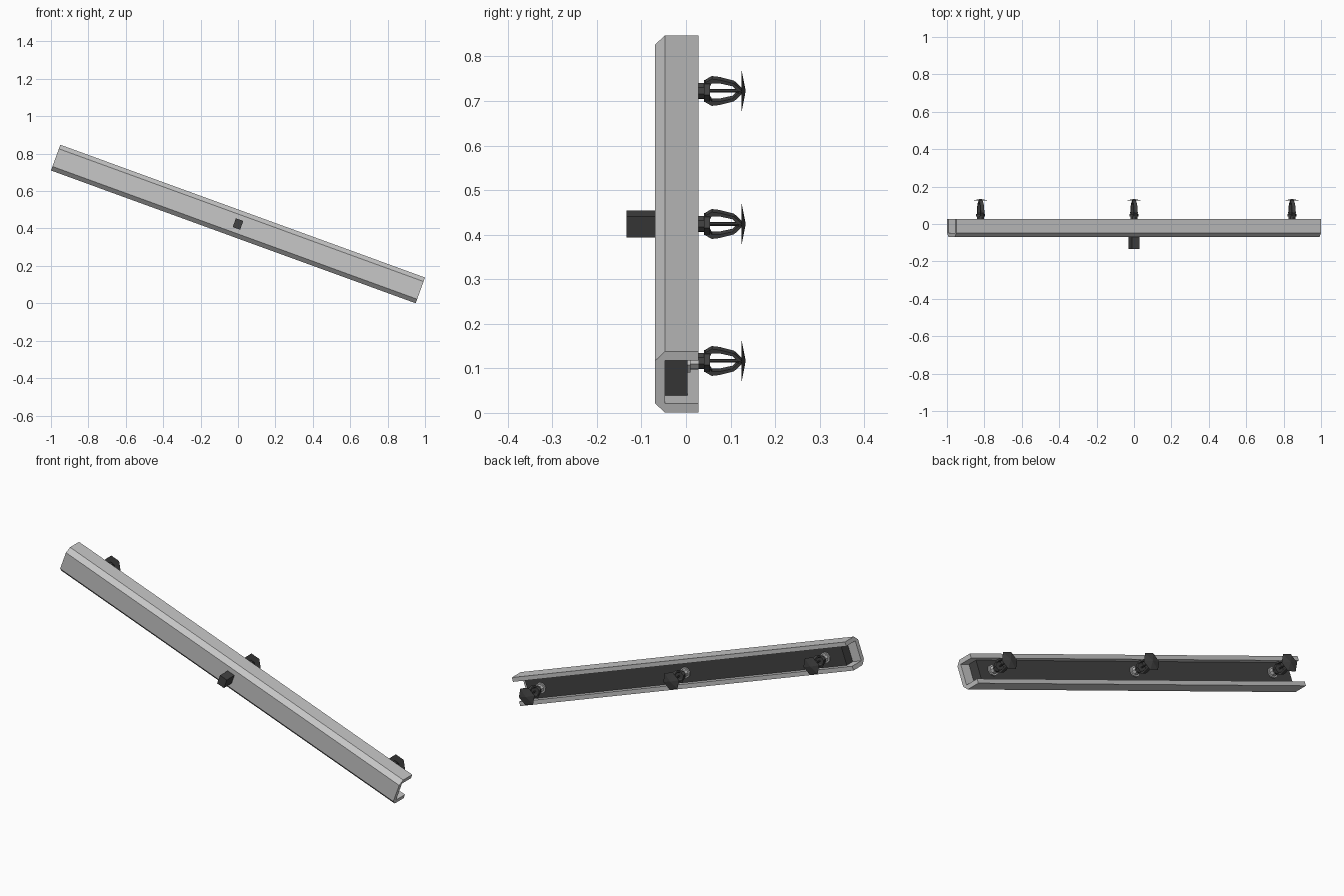
import bpy, bmesh, math
from mathutils import Matrix, Vector

if "Cube" in bpy.data.objects:
    bpy.data.objects.remove(bpy.data.objects["Cube"])

TILT = Matrix.Translation((0, 0, 0.424)) @ Matrix.Rotation(math.radians(20), 4, 'Y')


def material(name, v):
    m = bpy.data.materials.new(name)
    m.diffuse_color = (v, v, v, 1)
    m.use_nodes = True
    m.node_tree.nodes["Principled BSDF"].inputs["Base Color"].default_value = m.diffuse_color
    return m


LIGHT = material("light_grey_metal", 0.57)
DARK = material("dark_grey_metal", 0.055)


def finish(name, bm, mat):
    bmesh.ops.recalc_face_normals(bm, faces=bm.faces)
    me = bpy.data.meshes.new(name)
    bm.to_mesh(me)
    bm.free()
    me.materials.append(mat)
    ob = bpy.data.objects.new(name, me)
    ob.matrix_world = TILT
    bpy.context.collection.objects.link(ob)
    return ob


def extrude_profile(name, pts, x0, x1, mat):
    """Closed (y, z) outline extruded along x."""
    bm = bmesh.new()
    f = bm.faces.new([bm.verts.new((x0, y, z)) for y, z in pts])
    r = bmesh.ops.extrude_face_region(bm, geom=[f])
    vs = [v for v in r["geom"] if isinstance(v, bmesh.types.BMVert)]
    bmesh.ops.translate(bm, verts=vs, vec=(x1 - x0, 0, 0))
    return finish(name, bm, mat)


def rect(y0, y1, h):
    return [(y0, -h), (y1, -h), (y1, h), (y0, h)]


def cone(name, x, y0, y1, r0, r1, sides, mat):
    """Cone or cylinder along y with a corner pointing up."""
    bm = bmesh.new()
    rot = Matrix.Rotation(math.radians(-90), 4, 'X')
    spin = Matrix.Rotation(math.radians(90), 4, 'Z')
    bmesh.ops.create_cone(bm, cap_ends=True, segments=sides, radius1=r0, radius2=r1,
                          depth=y1 - y0,
                          matrix=Matrix.Translation((x, (y0 + y1) / 2, 0)) @ rot @ spin)
    bmesh.ops.remove_doubles(bm, verts=bm.verts, dist=1e-5)
    return finish(name, bm, mat)


# Channel beam, open at the back, chamfered along the front edges
H, T, C = 0.0732, 0.022, 0.023
half = [(-0.07, H - C), (-0.07 + C, H), (0.028, H), (0.028, H - T), (-0.047, H - T)]
extrude_profile("channel_beam", half + [(y, -z) for y, z in reversed(half)],
                -1.0375, 1.0375, LIGHT)

# Dark core filling the channel, and the block on the front
extrude_profile("channel_core", rect(-0.048, 0.003, H - T + 0.0005), -0.985, 0.985, DARK)
extrude_profile("front_block", rect(-0.134, -0.069, 0.025), -0.021, 0.021, DARK)

# Sprinkler heads
ARM = [(0.044, 0.012), (0.044, 0.024), (0.058, 0.032), (0.075, 0.030), (0.108, 0.021),
       (0.125, 0.004), (0.125, 0.0), (0.116, 0.003), (0.104, 0.015), (0.074, 0.022),
       (0.058, 0.022), (0.052, 0.012)]
for i, x in enumerate((-0.873, 0.0, 0.899), 1):
    cone(f"pipe_collar_{i}", x, 0.002, 0.010, 0.028, 0.028, 8, LIGHT)
    cone(f"pipe_stub_{i}", x, 0.009, 0.028, 0.020, 0.020, 8, LIGHT)
    cone(f"head_neck_{i}", x, 0.027, 0.042, 0.019, 0.019, 8, DARK)
    cone(f"head_nut_{i}", x, 0.040, 0.054, 0.025, 0.025, 6, DARK)
    for side, s in (("upper", 1), ("lower", -1)):
        extrude_profile(f"{side}_arm_{i}", [(y, s * z) for y, z in ARM],
                        x - 0.010, x + 0.010, DARK)
    cone(f"centre_rod_{i}", x, 0.053, 0.125, 0.004, 0.004, 6, DARK)
    cone(f"deflector_{i}", x, 0.1245, 0.134, 0.049, 0.0, 6, DARK)
